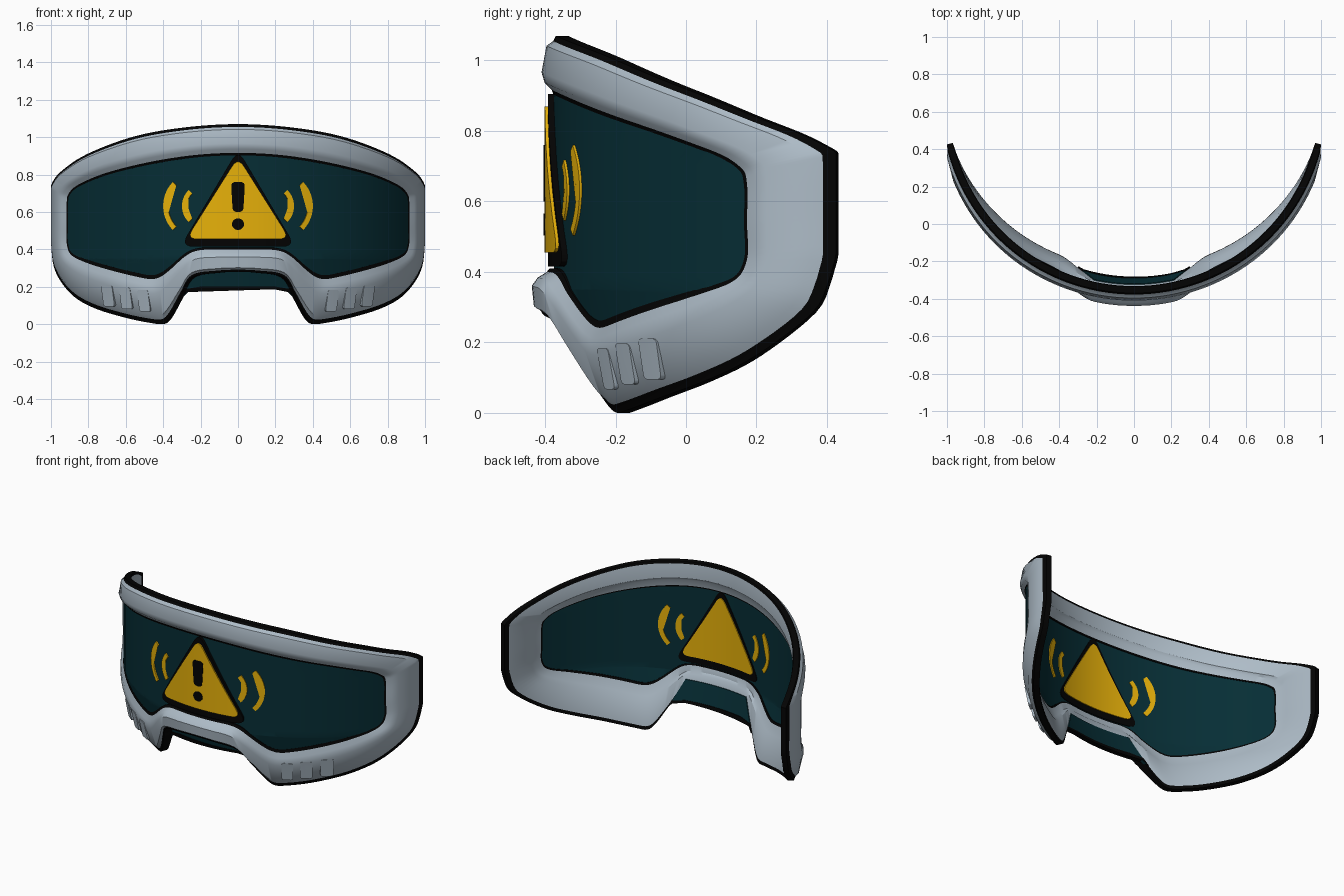
import bpy, bmesh, math
from mathutils import Vector

if "Cube" in bpy.data.objects:
    bpy.data.objects.remove(bpy.data.objects["Cube"])

R, YC = 1.025, 0.66          # radius and centre of the bent visor, seen from the top


def material(name, rgb):
    m = bpy.data.materials.new(name)
    m.diffuse_color = (*rgb, 1)
    m.use_nodes = True
    m.node_tree.nodes["Principled BSDF"].inputs["Base Color"].default_value = m.diffuse_color
    return m


GREY = material("frame grey", (0.42, 0.50, 0.57))
BLACK = material("trim black", (0.001, 0.001, 0.001))
TEAL = material("glass teal", (0.002, 0.027, 0.036))
YELLOW = material("warning yellow", (0.80, 0.44, 0.003))


def wrap(x, d, z):
    """Bend a flat point (x, outward depth, z) round the face; the lower part leans back."""
    s, r = x / R, R + d
    return Vector((r * s, YC - r * math.sqrt(1 - s * s) + max(0, 0.35 - z) * 0.25, z))


def finish(name, bm, mats):
    bmesh.ops.recalc_face_normals(bm, faces=bm.faces[:])
    me = bpy.data.meshes.new(name)
    bm.to_mesh(me)
    bm.free()
    for m in mats:
        me.materials.append(m)
    ob = bpy.data.objects.new(name, me)
    bpy.context.collection.objects.link(ob)
    bpy.ops.object.select_all(action='DESELECT')
    ob.select_set(True)
    bpy.context.view_layer.objects.active = ob
    bpy.ops.object.shade_smooth_by_angle(angle=math.radians(32))
    return ob


def plate(name, outline, back, front, mat):
    """Flat outline in x,z, sliced into strips, given thickness and bent."""
    bm = bmesh.new()
    f = bm.faces.new([bm.verts.new((x, -back, z)) for x, z in outline])
    bmesh.ops.triangulate(bm, faces=[f])
    cuts = [((k * 0.04, 0, 0), (1, 0, 0)) for k in range(-24, 25)] + [((0, 0, 0.35), (0, 0, 1))]
    for co, no in cuts:
        bmesh.ops.bisect_plane(bm, geom=bm.verts[:] + bm.edges[:] + bm.faces[:],
                               plane_co=co, plane_no=no, dist=1e-5)
    ext = bmesh.ops.extrude_face_region(bm, geom=bm.faces[:], use_keep_orig=True)
    for v in ext["geom"]:
        if isinstance(v, bmesh.types.BMVert):
            v.co.y = -front
    for v in bm.verts:
        v.co = wrap(v.co.x, -v.co.y, v.co.z)
    return finish(name, bm, [mat])


def rounded(pts, r, steps=6):
    """Polygon with rounded corners."""
    out = []
    for i, p in enumerate(pts):
        p, a, b = Vector(p), Vector(pts[i - 1]), Vector(pts[(i + 1) % len(pts)])
        s, e = p + (a - p).normalized() * r, p + (b - p).normalized() * r
        for k in range(steps + 1):
            t = k / steps
            q = s * (1 - t) ** 2 + p * 2 * t * (1 - t) + e * t * t
            out.append((q.x, q.y))
    return out


def smooth_loop(pts, sub=6):
    """Closed Catmull-Rom curve through tuples of any length."""
    n, out = len(pts), []
    for i in range(n):
        p0, p1, p2, p3 = (pts[(i + k) % n] for k in (-1, 0, 1, 2))
        for k in range(sub):
            t = k / sub
            out.append([0.5 * (2 * b + (c - a) * t + (2 * a - 5 * b + 4 * c - d) * t * t
                               + (3 * b - a - 3 * c + d) * t ** 3)
                        for a, b, c, d in zip(p0, p1, p2, p3)])
    return out


# Right half of the frame: outer x,z, inner opening x,z, extra bulge
HALF = [
    (0, 1.07, 0, .903, 0), (.28, 1.053, .22, .892, 0), (.55, 1.005, .45, .857, 0),
    (.80, .912, .68, .802, 0), (.94, .82, .83, .742, 0), (.993, .752, .885, .695, 0),
    (.998, .70, .897, .645, 0), (.998, .56, .897, .54, 0), (.997, .43, .897, .435, 0),
    (.975, .285, .872, .378, 0), (.89, .162, .79, .343, 0), (.77, .088, .67, .308, 0),
    (.60, .035, .54, .276, 0), (.46, .006, .46, .262, 0), (.40, .003, .41, .275, .002),
    (.36, .04, .36, .31, .01), (.30, .145, .27, .385, .03), (.235, .25, .20, .408, .05),
    (.10, .275, .10, .41, .055), (0, .28, 0, .41, .055)]
loop = smooth_loop(HALF + [(-a, b, -c, d, e) for a, b, c, d, e in HALF[-2:0:-1]])


def between(p, t):
    x = max(-.998, min(.998, p[0]))
    return x + (p[2] - x) * t, p[1] + (p[3] - p[1]) * t


# Frame: cross-section (0 outer edge .. 1 opening, depth, colour of the band that follows)
SECTION = [(0, -.03, 1), (0, .004, 1), (.09, .012, 0), (.17, .031, 0), (.62, .045, 0),
           (.80, .036, 0), (.92, .016, 1), (1, .011, 1), (1, -.012, 1), (.95, -.015, 0),
           (.72, -.02, 0), (.62, -.032, 0), (.08, -.033, 1)]
bm = bmesh.new()
rings = []
for p in loop:
    ring = []
    for t, d, _ in SECTION:
        x, z = between(p, t)
        if d > 0:                               # thinner at the temples, thicker at the nose
            d = d * (1 - 0.4 * abs(x) ** 6) + p[4] * (1 - 0.8 * t)
        ring.append(bm.verts.new(wrap(x, d, z)))
    rings.append(ring)
for i, a in enumerate(rings):
    b = rings[(i + 1) % len(rings)]
    for k, (_, _, m) in enumerate(SECTION):
        j = (k + 1) % len(SECTION)
        bm.faces.new((a[k], a[j], b[j], b[k])).material_index = m
finish("visor_frame", bm, [GREY, BLACK])

# Glass pane and the flap under the nose bridge
plate("glass_pane", [between(p, 0.97) for p in loop], -.008, .010, TEAL)
plate("nose_flap", [(-.22, .32), (-.30, .15), (-.27, .178), (-.2, .193),
                    (.2, .193), (.27, .178), (.30, .15), (.22, .32)], -.038, -.015, TEAL)
plate("nose_flap_trim", [(-.31, .14), (-.28, .172), (-.2, .187), (.2, .187), (.28, .172),
                         (.31, .14), (.285, .188), (.2, .202), (-.2, .202), (-.285, .188)],
      -.041, -.011, BLACK)

# Warning triangle with its mark
plate("triangle_border", rounded([(-.30, .415), (.30, .415), (0, .935)], .07),
      -.013, .027, BLACK)
plate("triangle", rounded([(-.268, .455), (.268, .455), (0, .895)], .06),
      -.018, .036, YELLOW)
plate("mark_bar", rounded([(-.036, .76), (-.027, .60), (.027, .60), (.036, .76)], .024),
      .030, .039, BLACK)
plate("mark_dot", [(.031 * math.cos(k * math.pi / 10), .535 + .031 * math.sin(k * math.pi / 10))
                   for k in range(20)], .030, .039, BLACK)

# Signal arcs and cheek vents on both sides
for side, tag in ((1, "right"), (-1, "left")):
    for name, cx, r, half in (("inner", .174, .108, 45), ("outer", .206, .175, 43)):
        angs = [math.radians(-half + 2 * half * k / 14) for k in range(15)]
        path = [(r + .013, a) for a in angs] + [(r - .013, a) for a in reversed(angs)]
        plate(f"signal_arc_{name}_{tag}",
              [(side * (cx + q * math.cos(a)), .632 + q * math.sin(a)) for q, a in path],
              -.013, .017, YELLOW)
    for k in range(3):
        x, z = .48 + .092 * k, .125 + .014 * k
        quad = [(x - .032, z - .058), (x + .024, z - .058), (x + .038, z + .058), (x - .018, z + .058)]
        plate(f"cheek_vent_{k + 1}_{tag}", rounded([(side * a, b) for a, b in quad], .014),
              .01, .046, GREY)
